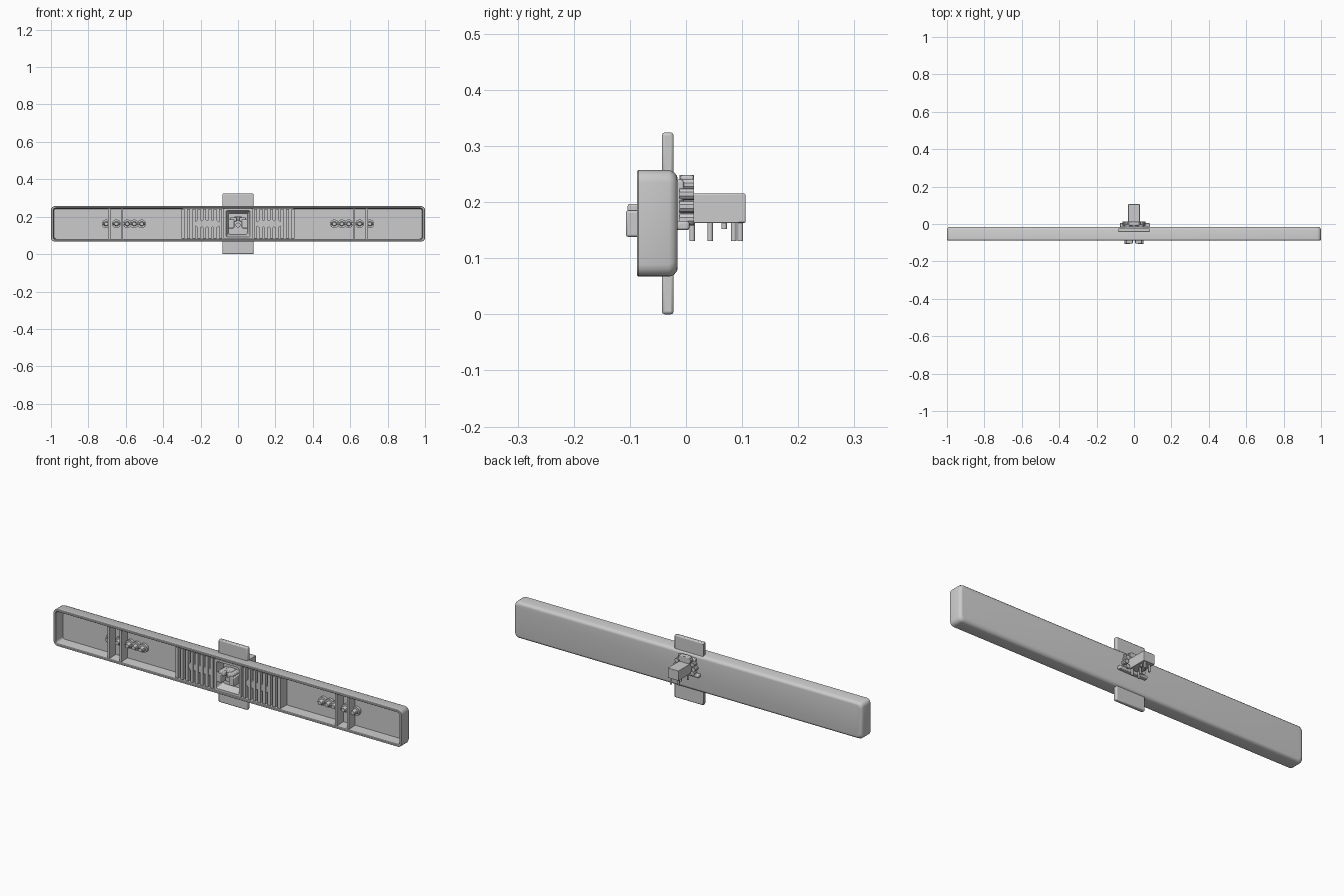
import bpy, bmesh, math
from mathutils import Matrix

if "Cube" in bpy.data.objects:
    bpy.data.objects.remove(bpy.data.objects["Cube"])

CZ = 0.162  # height of the bar's centre line


def finish(name, bm, bevel=0.0, angle=35):
    bmesh.ops.recalc_face_normals(bm, faces=bm.faces)
    me = bpy.data.meshes.new(name)
    bm.to_mesh(me)
    bm.free()
    ob = bpy.data.objects.new(name, me)
    bpy.context.collection.objects.link(ob)
    if bevel:
        m = ob.modifiers.new("bevel", 'BEVEL')
        m.width, m.segments = bevel, 2
    bpy.ops.object.select_all(action='DESELECT')
    bpy.context.view_layer.objects.active = ob
    ob.select_set(True)
    bpy.ops.object.shade_smooth_by_angle(angle=math.radians(angle))
    return ob


def box(name, x, y, z, bevel=0.0):
    bm = bmesh.new()
    mid = [(a + b) / 2 for a, b in (x, y, z)]
    size = [b - a for a, b in (x, y, z)]
    bmesh.ops.create_cube(bm, size=1, matrix=Matrix.Translation(mid) @ Matrix.Diagonal((*size, 1)))
    return finish(name, bm, bevel)


def rod(name, p, r, length, axis='Y', r2=None, sides=16):
    rot = Matrix.Rotation(math.pi / 2, 4, 'X') if axis == 'Y' else Matrix.Identity(4)
    bm = bmesh.new()
    bmesh.ops.create_cone(bm, cap_ends=True, segments=sides, radius1=r, radius2=r2 or r,
                          depth=length, matrix=Matrix.Translation(p) @ rot)
    return finish(name, bm)


def loft(name, loops):
    """Skin rounded rectangles given as (half x, half z, radius, y)."""
    bm = bmesh.new()
    rings = []
    for hx, hz, r, y in loops:
        ring = []
        for k, (sx, sz) in enumerate(((1, 1), (-1, 1), (-1, -1), (1, -1))):
            for i in range(5):
                a = math.pi / 2 * (k + i / 4)
                ring.append(bm.verts.new((sx * (hx - r) + r * math.cos(a), y,
                                          CZ + sz * (hz - r) + r * math.sin(a))))
        rings.append(ring)
    for a, b in zip(rings, rings[1:]):
        for i in range(len(a)):
            j = (i + 1) % len(a)
            bm.faces.new((a[i], a[j], b[j], b[i]))
    bm.faces.new(rings[0])
    bm.faces.new(rings[-1])
    return finish(name, bm)


# long open-fronted tray with rounded back edges
loft("tray", [(.984, .080, .012, -.030), (.987, .083, .014, -.084), (.990, .086, .016, -.087),
              (.998, .093, .020, -.087), (1.0, .095, .022, -.085), (1.0, .095, .022, -.030),
              (.997, .092, .022, -.022), (.990, .085, .020, -.016), (.985, .080, .018, -.015)])

# upright plate crossing the middle, with top and bottom tabs
box("tab_top", (-.083, .083), (-.043, -.022), (.24, .324), .005)
box("tab_bottom", (-.083, .083), (-.043, -.022), (0, .085), .005)

# centre well with sloping sides
loft("centre_well", [(.077, .082, .006, -.028), (.077, .082, .006, -.085), (.064, .070, .006, -.085),
                     (.052, .056, .010, -.045)])

# catch in the centre well: two feet joined by an arch
for s in (-1, 1):
    box("catch_foot", sorted((s * .020, s * .052)), (-.107, -.040), (.138, .185), .004)
    box("catch_jaw", sorted((s * .006, s * .042)), (-.104, -.040), (.175, .197), .004)
box("catch_bridge", (-.022, .022), (-.085, -.040), (.180, .200), .004)
rod("catch_hub", (0, -.062, .155), .013, .045)

# mirrored interior: ribs, grille slats and small plugs
for s in (-1, 1):
    for x in (.620, .688):
        box("rib", (s * x - .006, s * x + .006), (-.080, -.028), (.078, .246))
    for i in range(8):
        x = s * (.094 + i * .0285)
        box("grille_slat", (x - .008, x + .008), (-.083, -.028), (.083, .241))
    box("grille_backing", sorted((s * .077, s * .296)), (-.045, -.028), (.080, .244))
    for x in (.515, .555, .592, .650, .705):
        rod("plug_collar", (s * x, -.037, CZ), .023, .014)
        rod("plug_stem", (s * x, -.052, CZ), .014, .030, r2=.010)
        box("plug_key", (s * x - .018, s * x + .018), (-.058, -.046), (CZ - .006, CZ + .006), .002)
    for x in (.122, .151, .179, .208):
        rod("grille_plug", (s * x, -.062, CZ), .022, .034, sides=12)

# rear mount: base wedge, ring of beads and arm
box("mount_base", (-.050, .050), (-.018, -.004), (.150, .240), .004)
box("mount_bar", (-.075, .085), (-.016, .006), (.150, .166), .004)
box("mount_head", (-.030, .030), (-.010, .014), (.205, .248), .004)
for i in range(9):
    a = math.radians(-30 + i * 30)
    rod("mount_bead", (.052 * math.cos(a), .001, .192 + .045 * math.sin(a)), .011, .026, sides=10)
box("mount_arm", (-.031, .031), (-.012, .106), (.163, .215), .002)

# pins hanging under the arm
for x, y, low in ((-.020, .011, .131), (.020, .011, .131), (0, .043, .131),
                  (.015, .068, .152), (-.018, .085, .131), (.018, .097, .131)):
    rod("arm_pin", (x, y, (low + .168) / 2), .005, .168 - low, axis='Z', sides=12)
